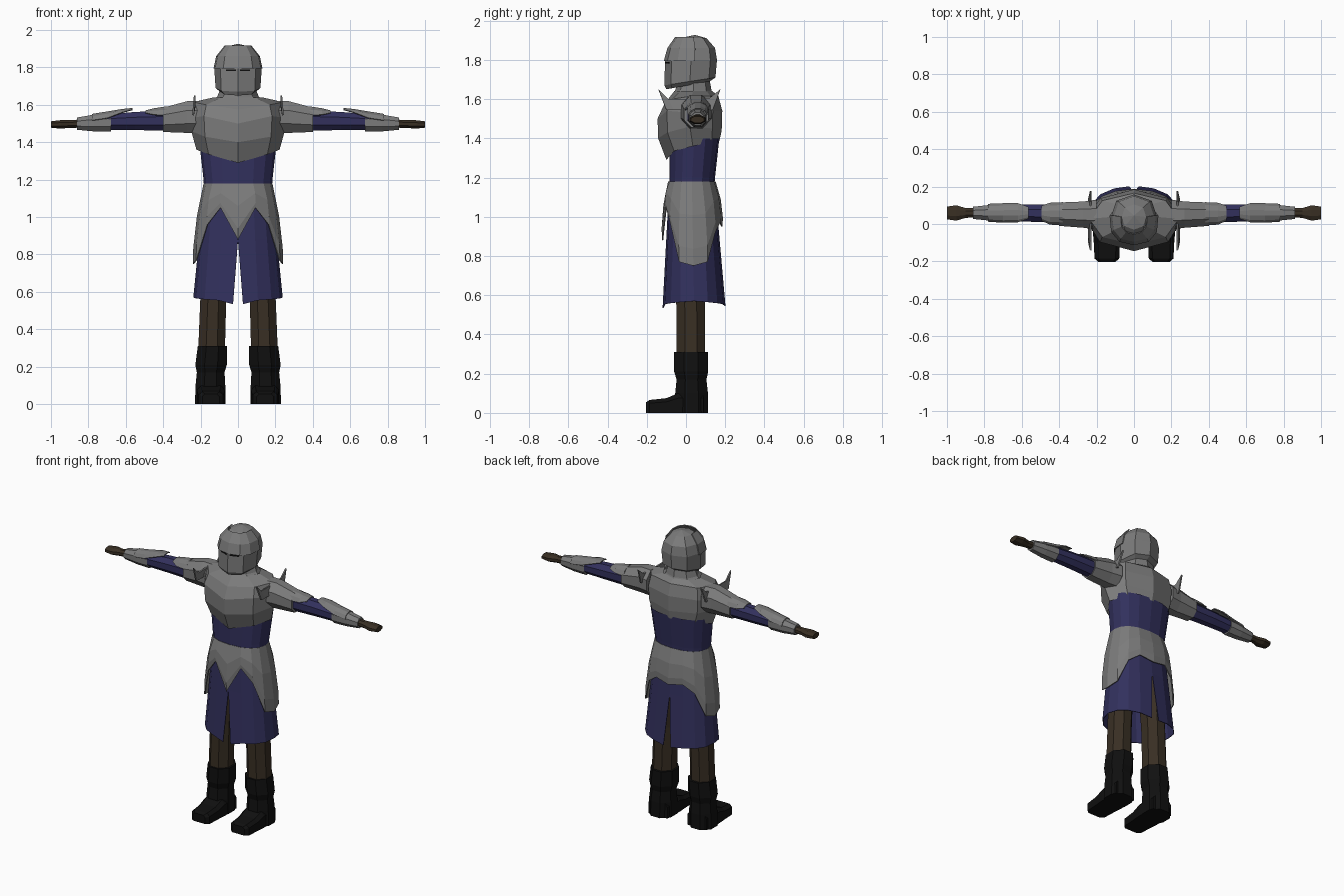
import bpy, bmesh, math
from mathutils import Vector


def material(name, rgb):
    m = bpy.data.materials.new(name)
    m.diffuse_color = (*rgb, 1)
    return m


STEEL = material("steel grey", (0.2, 0.2, 0.2))
CLOTH = material("navy cloth", (0.032, 0.030, 0.11))
LEATHER = material("brown leather", (0.04, 0.028, 0.017))
BLACK = material("black leather", (0.005, 0.005, 0.005))


def loft(name, rings, mat, closed=False, caps=False, thick=0):
    """Skin a list of point rings on the +x side and mirror it."""
    bm = bmesh.new()
    grid = [[bm.verts.new(p) for p in r] for r in rings]
    n = len(grid[0])
    for a, b in zip(grid, grid[1:]):
        for i in range(n if closed else n - 1):
            j = (i + 1) % n
            bm.faces.new((a[i], a[j], b[j], b[i]))
    if caps:
        bm.faces.new(grid[0])
        bm.faces.new(grid[-1])
    bmesh.ops.remove_doubles(bm, verts=bm.verts, dist=1e-4)
    bmesh.ops.recalc_face_normals(bm, faces=bm.faces)
    me = bpy.data.meshes.new(name)
    bm.to_mesh(me)
    bm.free()
    me.materials.append(mat)
    ob = bpy.data.objects.new(name, me)
    bpy.context.collection.objects.link(ob)
    if thick:
        s = ob.modifiers.new("thickness", 'SOLIDIFY')
        s.thickness = thick
    m = ob.modifiers.new("mirror", 'MIRROR')
    m.merge_threshold = 0.0005
    return ob


def half_ring(w, yf, yb, z, seg=4, end=1.0, power=1.0):
    """Half oval from front to back on the +x side; z may be a list."""
    pts = []
    for i in range(seg + 1):
        a = math.pi * end * i / seg
        s, c = abs(math.sin(a)) ** power, math.cos(a)
        c = math.copysign(abs(c) ** power, c)
        zz = z[i] if isinstance(z, list) else z
        pts.append((0 if s < 1e-4 else w * s, (yf + yb) / 2 - (yb - yf) / 2 * c, zz))
    return pts


def arm_ring(x, y0, y1, z0, z1, n=8, arc=None):
    """Oval section across the arm; arc limits it to the upper side."""
    a0, a1 = arc or (math.pi / 8, math.pi / 8 + math.tau)
    k = n - 1 if arc else n
    f = 1.0 / math.cos(math.pi / 8)
    return [(x, (y0 + y1) / 2 + f * (y1 - y0) / 2 * math.cos(a0 + (a1 - a0) * i / k),
             (z0 + z1) / 2 + f * (z1 - z0) / 2 * math.sin(a0 + (a1 - a0) * i / k)) for i in range(n)]


def post_ring(x0, x1, y0, y1, z):
    """Octagonal level section for legs and boots."""
    return [(px, py, z) for py, px, _ in
            [(p[1], (x0 + x1) / 2 + p[2], 0) for p in
             arm_ring(0, y0, y1, -(x1 - x0) / 2, (x1 - x0) / 2)]]


# Helmet, raised visor and eye slits
loft("helmet", [half_ring(w, f, b, z, power=0.85) for w, f, b, z in [
    (0.095, -0.10, 0.12, [1.65, 1.655, 1.67, 1.685, 1.69]),
    (0.12, -0.11, 0.15, [1.67, 1.675, 1.69, 1.705, 1.71]),
    (0.127, -0.107, 0.158, 1.80), (0.11, -0.085, 0.148, 1.86),
    (0.065, -0.03, 0.105, 1.91), (0, 0.045, 0.045, 1.927)]], STEEL)
loft("visor", [half_ring(w, f, b, z, 3, 0.55, 0.85) for w, f, b, z in [
    (0.132, -0.113, 0.15, 1.795), (0.118, -0.095, 0.14, 1.86),
    (0.072, -0.055, 0.10, 1.917)]], STEEL, thick=0.006)
loft("eye_slit", [[(0.012, -0.107, z), (0.065, -0.088, z), (0.065, -0.07, z), (0.012, -0.09, z)]
                  for z in (1.781, 1.789)], BLACK, closed=True, caps=True)

# Neck guard and breastplate
loft("neck_guard", [half_ring(0.15, -0.08, 0.145, 1.61), half_ring(0.11, -0.055, 0.13, 1.645),
                    half_ring(0.09, -0.04, 0.12, 1.70)], STEEL)
loft("breastplate", [half_ring(w, f, b, z) for w, f, b, z in [
    (0.222, -0.10, 0.17, [1.29, 1.335, 1.36, 1.38, 1.385]),
    (0.25, -0.142, 0.182, [1.40, 1.43, 1.46, 1.45, 1.44]),
    (0.257, -0.145, 0.185, [1.50, 1.54, 1.53, 1.54, 1.54]),
    (0.24, -0.11, 0.165, [1.575, 1.60, 1.615, 1.615, 1.615]),
    (0.13, -0.06, 0.135, 1.64)]], STEEL)

# Upright crescent guards at the shoulders
crescent = [(-0.14, 1.65), (-0.09, 1.60), (0.02, 1.60), (0.12, 1.605), (0.175, 1.65)]
loft("shoulder_crescent", [[(0.236, y, z) for y, z in crescent],
                           [(0.245, 0.02 + (y - 0.02) * 0.75, 1.545) for y, z in crescent]],
     STEEL, thick=0.01)


# Waist, tunic skirt and hip plates share one flaring form
def flare(i, z, off=0.0):
    t = (1.18 - z) / 0.62
    p = half_ring(0.178 + 0.062 * t + off, -0.085 - 0.033 * t - off,
                  0.145 + 0.055 * t + off, z, 8, power=0.85)[i]
    gap = 0.025 * max(0, 0.88 - z) / 0.32 if i in (0, 8) else 0
    return (p[0] + gap, p[1], p[2])


loft("tunic_waist", [half_ring(0.182, -0.085, 0.145, 1.16, 8, power=0.85),
                     half_ring(0.184, -0.085, 0.148, 1.20, 8, power=0.85),
                     half_ring(0.207, -0.085, 0.17, 1.40, 8, power=0.85)], CLOTH)
hem = [0.535, 0.555, 0.56, 0.565, 0.57, 0.565, 0.56, 0.555, 0.545]
loft("tunic_skirt", [[flare(i, 1.18) for i in range(9)], [flare(i, 0.88) for i in range(9)],
                     [flare(i, hem[i]) for i in range(9)]], CLOTH, thick=0.004)
edge = [0.88, 1.05, 0.96, 0.77, 0.75, 0.77, 0.92, 0.97, 0.95]
loft("hip_plates", [[flare(i, 1.18 + (edge[i] - 1.18) * t, 0.006 + 0.022 * math.sin(t * 2.4))
                     for i in range(9)] for t in (0, 0.4, 0.8, 1)], STEEL, thick=0.006)

# Legs and boots
loft("leg", [post_ring(0.07, 0.213, -0.048, 0.098, 0.28),
             post_ring(0.062, 0.20, -0.05, 0.098, 0.60),
             post_ring(0.02, 0.17, -0.05, 0.11, 1.0)], LEATHER, closed=True, caps=True)
loft("boot_shaft", [post_ring(*r) for r in [
    (0.068, 0.23, -0.055, 0.112, 0), (0.068, 0.227, -0.055, 0.112, 0.10),
    (0.072, 0.22, -0.048, 0.104, 0.17), (0.06, 0.228, -0.06, 0.113, 0.21),
    (0.058, 0.215, -0.06, 0.113, 0.31)]], BLACK, closed=True, caps=True)
loft("boot_foot", [[(0.145 - w, y, 0), (0.145 + w, y, 0), (0.145 + w, y, h * 0.75),
                    (0.145 + w * 0.7, y, h), (0.145 - w * 0.7, y, h), (0.145 - w, y, h * 0.75)]
                   for y, w, h in [(-0.203, 0.045, 0.055), (-0.185, 0.066, 0.066),
                                   (-0.10, 0.07, 0.075), (-0.04, 0.075, 0.10), (0.09, 0.07, 0.10)]],
     BLACK, closed=True, caps=True)

# Arms: shoulder cap, sleeve, forearm guard, hand
for name, mat, rows in [
    ("shoulder_cap", STEEL, [(0.20, -0.03, 0.13, 1.45, 1.62), (0.27, -0.02, 0.12, 1.45, 1.62),
                             (0.40, -0.01, 0.115, 1.455, 1.585)]),
    ("sleeve", CLOTH, [(0.36, 0.005, 0.105, 1.462, 1.57), (0.55, 0.012, 0.105, 1.465, 1.562),
                       (0.70, 0.015, 0.10, 1.467, 1.55)]),
    ("forearm_guard", STEEL, [(0.68, 0.013, 0.105, 1.457, 1.553), (0.77, 0.018, 0.102, 1.458, 1.548),
                              (0.862, 0.027, 0.092, 1.467, 1.532)]),
    ("hand", LEATHER, [(0.84, 0.035, 0.085, 1.478, 1.522), (0.90, 0.033, 0.085, 1.477, 1.518),
                       (0.95, 0.018, 0.10, 1.473, 1.518), (1.0, 0.025, 0.093, 1.478, 1.512)]),
]:
    loft(name, [arm_ring(*r) for r in rows], mat, closed=True, caps=True)

# Curved plates over the upper arm and elbow
top = (0.06 * math.pi, 0.94 * math.pi)
loft("upper_arm_plate", [arm_ring(0.38, -0.003, 0.113, 1.475, 1.59, 6, top),
                         arm_ring(0.45, 0.0, 0.11, 1.50, 1.58, 6, top),
                         arm_ring(0.495, 0.02, 0.095, 1.54, 1.57, 6, top)], STEEL, thick=0.006)
loft("elbow_plate", [arm_ring(0.565, 0.03, 0.09, 1.565, 1.583, 6, top),
                     arm_ring(0.62, 0.012, 0.108, 1.535, 1.577, 6, top),
                     arm_ring(0.70, 0.01, 0.108, 1.48, 1.563, 6, top),
                     arm_ring(0.78, 0.015, 0.105, 1.47, 1.55, 6, top)], STEEL, thick=0.006)
